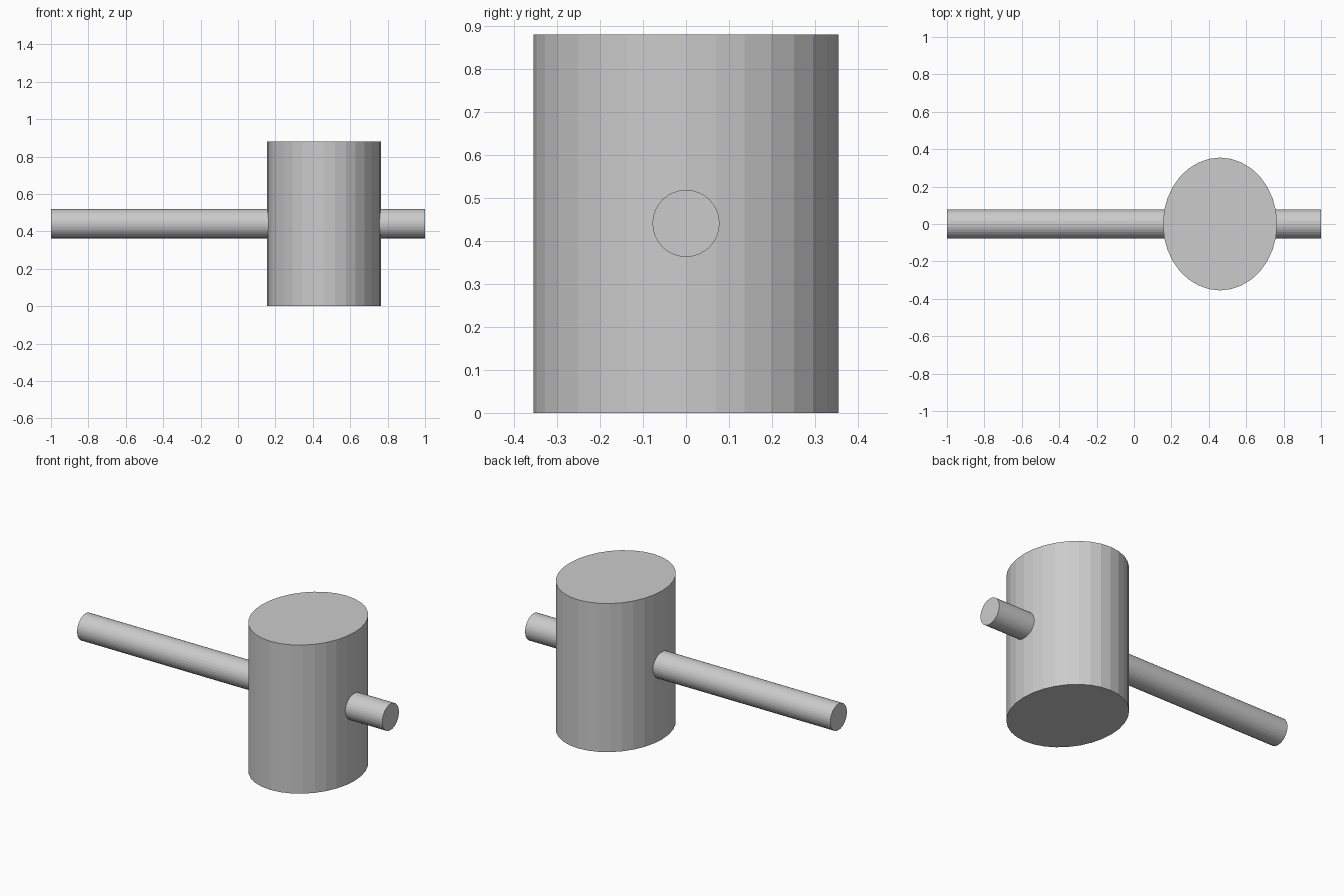
import bpy
from math import pi

if "Cube" in bpy.data.objects:
    bpy.data.objects.remove(bpy.data.objects["Cube"])


def cylinder(name, radius, depth, location, rotation=(0, 0, 0), scale=(1, 1, 1)):
    bpy.ops.mesh.primitive_cylinder_add(vertices=32, radius=radius, depth=depth,
                                        location=location, rotation=rotation)
    obj = bpy.context.object
    obj.name = name
    obj.scale = scale
    bpy.ops.object.transform_apply(location=False, rotation=True, scale=True)
    return obj


# Upright mallet head with an oval cross-section
cylinder("mallet_head", 1, 0.88, (0.46, 0, 0.44), scale=(0.305, 0.355, 1))

# Round handle passing right through the head
cylinder("handle", 0.078, 2.0, (0, 0, 0.441), rotation=(0, pi / 2, 0))
